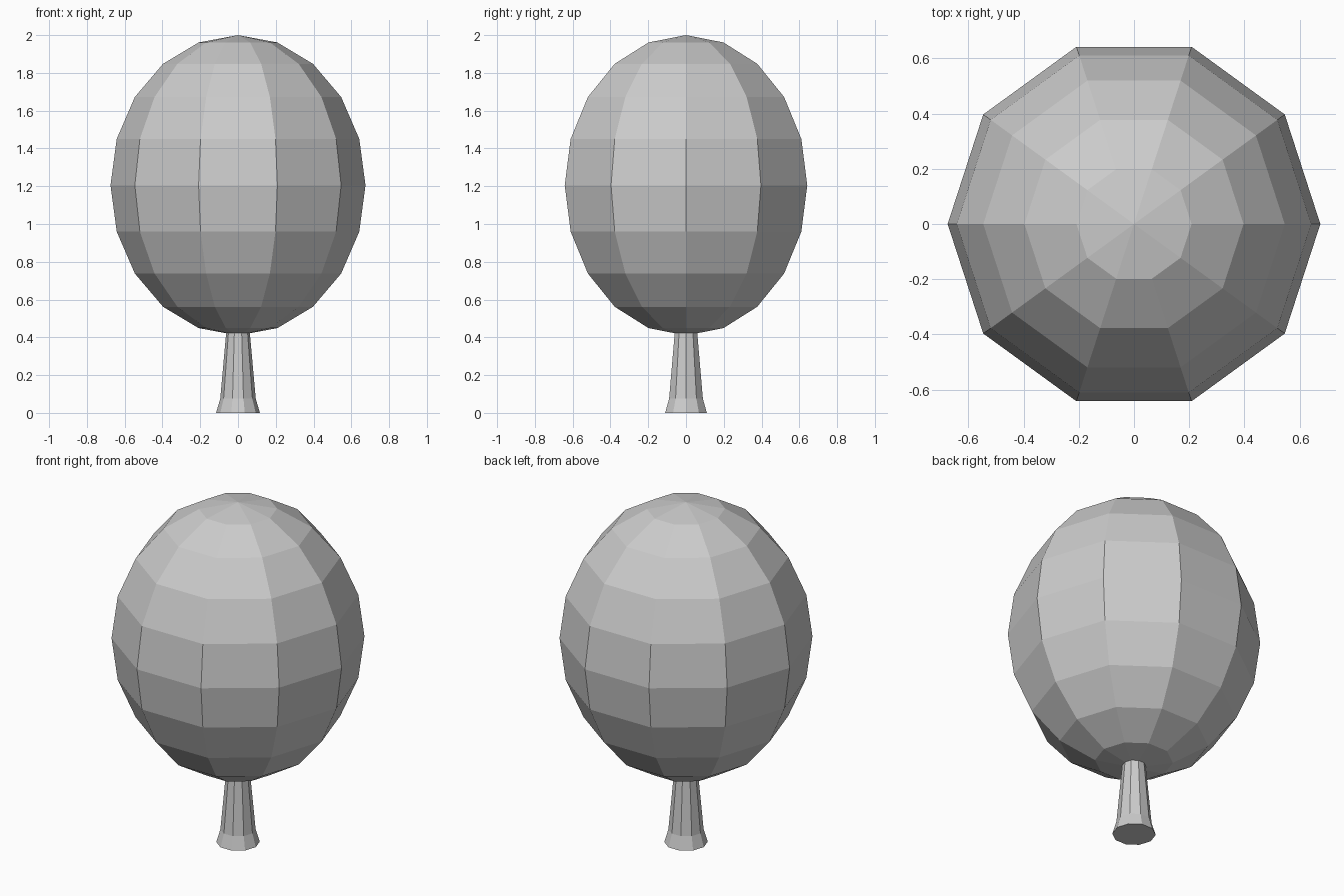
import bpy, bmesh
from math import cos, sin, tau

if "Cube" in bpy.data.objects:
    bpy.data.objects.remove(bpy.data.objects["Cube"])

SIDES = 10


def lathe(name, profile):
    """Revolve (radius, z) points into a closed flat-shaded solid."""
    bm = bmesh.new()
    rings = [[bm.verts.new((r * cos(tau * i / SIDES), r * sin(tau * i / SIDES), z))
              for i in range(SIDES)] for r, z in profile]
    for low, high in zip(rings, rings[1:]):
        for i in range(SIDES):
            j = (i + 1) % SIDES
            bm.faces.new((low[i], low[j], high[j], high[i]))
    bm.faces.new(rings[0][::-1])
    bm.faces.new(rings[-1])
    mesh = bpy.data.meshes.new(name)
    bm.to_mesh(mesh)
    bm.free()
    obj = bpy.data.objects.new(name, mesh)
    bpy.context.collection.objects.link(obj)
    return obj


# Trunk with flared foot, running slightly into the crown
lathe("trunk", [(0.116, 0), (0.094, 0.075), (0.063, 0.42), (0.06, 0.46)])

# Egg-shaped low-poly crown
bpy.ops.mesh.primitive_uv_sphere_add(segments=SIDES, ring_count=10, radius=1,
                                     location=(0, 0, 1.205))
crown = bpy.context.object
crown.name = "crown"
crown.scale = (0.675, 0.675, 0.795)
bpy.ops.object.transform_apply(location=False, rotation=False, scale=True)
# Make sure a corner of the decagon lies on the x axis
if not any(abs(v.co.y) < 1e-4 and v.co.x > 0.6 for v in crown.data.vertices):
    crown.rotation_euler.z = tau / 4
